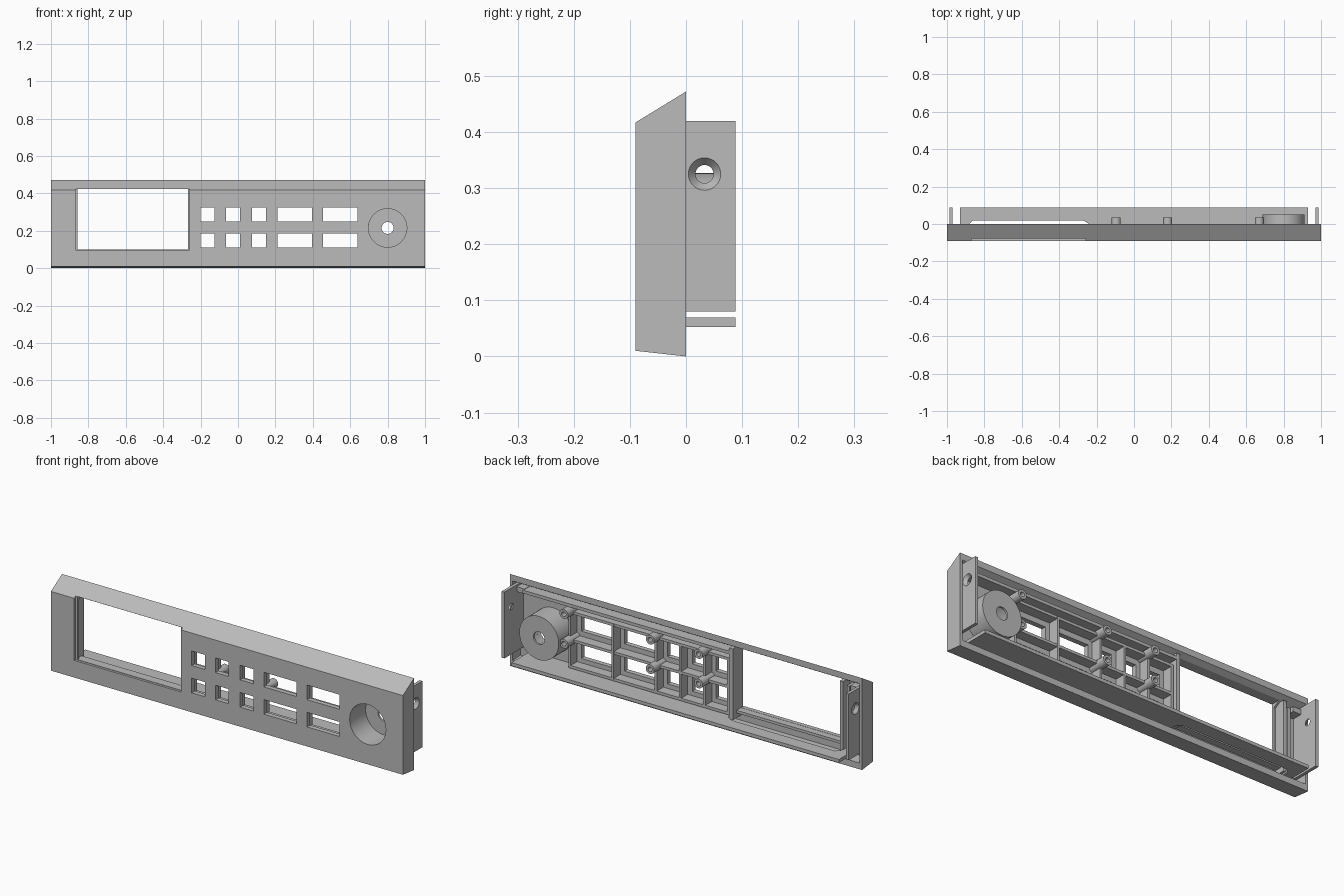
import bpy, bmesh, math
from mathutils import Matrix, Vector

old = bpy.data.objects.get("Cube")
if old:
    bpy.data.objects.remove(old, do_unlink=True)

grey = bpy.data.materials.new("mid grey plastic")
grey.use_nodes = True
TONE = (0.5, 0.5, 0.5, 1)
grey.diffuse_color = TONE
grey.node_tree.nodes["Principled BSDF"].inputs["Base Color"].default_value = TONE


def finish(name, bm, smooth=False):
    bmesh.ops.recalc_face_normals(bm, faces=bm.faces)
    me = bpy.data.meshes.new(name)
    bm.to_mesh(me)
    bm.free()
    me.materials.append(grey)
    ob = bpy.data.objects.new(name, me)
    bpy.context.scene.collection.objects.link(ob)
    if smooth:
        shade(ob)
    return ob


def shade(ob):
    bpy.ops.object.select_all(action="DESELECT")
    ob.select_set(True)
    bpy.context.view_layer.objects.active = ob
    bpy.ops.object.shade_smooth_by_angle(angle=math.radians(30))


def prism(name, points, direction):
    """Extrude a closed outline of 3D points along a vector."""
    bm = bmesh.new()
    face = bm.faces.new([bm.verts.new(p) for p in points])
    ext = bmesh.ops.extrude_face_region(bm, geom=[face])
    verts = [g for g in ext["geom"] if isinstance(g, bmesh.types.BMVert)]
    bmesh.ops.translate(bm, verts=verts, vec=direction)
    return finish(name, bm)


def box(name, x, y, z):
    pts = [(x[0], y[0], z[0]), (x[1], y[0], z[0]), (x[1], y[0], z[1]), (x[0], y[0], z[1])]
    return prism(name, pts, (0, y[1] - y[0], 0))


def side_profile(name, pts, half):
    return prism(name, [(-half, y, z) for y, z in pts], (2 * half, 0, 0))


def ring(name, profile, x, z, steps=32):
    """Revolve a closed (radius, y) profile about a y-axis through x, z."""
    bm = bmesh.new()
    loops = []
    for i in range(steps):
        a = math.tau * i / steps
        loops.append([bm.verts.new((x + r * math.cos(a), y, z + r * math.sin(a))) for r, y in profile])
    n = len(profile)
    for i in range(steps):
        a, b = loops[i], loops[(i + 1) % steps]
        for j in range(n):
            k = (j + 1) % n
            bm.faces.new((a[j], a[k], b[k], b[j]))
    return finish(name, bm, True)


def cylinder(name, r1, r2, depth, centre, axis):
    bm = bmesh.new()
    turn = Vector((0, 0, 1)).rotation_difference(Vector(axis)).to_matrix().to_4x4()
    bmesh.ops.create_cone(bm, cap_ends=True, segments=32, radius1=r1, radius2=r2, depth=depth,
                          matrix=Matrix.Translation(centre) @ turn)
    return finish(name, bm)


def cut(ob, cutters):
    for c in cutters:
        mod = ob.modifiers.new("cut", "BOOLEAN")
        mod.operation = "DIFFERENCE"
        mod.solver = "EXACT"
        mod.object = c
    bpy.context.view_layer.update()
    ob_eval = ob.evaluated_get(bpy.context.evaluated_depsgraph_get())
    me = bpy.data.meshes.new_from_object(ob_eval)
    ob.modifiers.clear()
    ob.data = me
    for c in cutters:
        bpy.data.objects.remove(c, do_unlink=True)
    shade(ob)


WALL = -0.065          # inner face of the front wall
ROOT = WALL - 0.005    # parts are sunk slightly into the wall
DIAL = (0.80, 0.215)
columns = [(-0.2, -0.125), (-0.065, 0.01), (0.075, 0.15), (0.21, 0.395), (0.455, 0.64)]
rows = [(0.11, 0.185), (0.25, 0.325)]

# Hollow faceplate with window, button and dial openings
faceplate = side_profile("faceplate", [(-0.09, 0.01), (0, 0), (0, 0.472), (-0.09, 0.417)], 1)
openings = [
    side_profile("cavity", [(WALL, 0.035), (0.05, 0.03), (0.05, 0.47), (0, 0.44), (WALL, 0.402)], 0.985),
    box("window_hole", (-0.858, -0.268), (-0.2, 0.1), (0.10, 0.424)),
    box("window_step", (-0.868, -0.26), (-0.2, -0.078), (0.098, 0.43)),
    cylinder("dial_hole", 0.103, 0.103, 0.06, (DIAL[0], -0.09, DIAL[1]), (0, 1, 0)),
]
for cx in columns:
    for rz in rows:
        openings.append(box("button_hole", cx, (-0.2, -0.03), rz))
cut(faceplate, openings)

# Dial cup with a shaft hole
ring("dial_cup", [(0.103, ROOT), (0.112, ROOT), (0.112, 0.05), (0.032, 0.05),
                  (0.032, 0.04), (0.103, 0.04)], *DIAL, steps=48)

# Rib grid around the buttons
for x in (0.67, 0.425, 0.18, 0.042, -0.095, -0.23):
    box("upright_rib", (x - 0.006, x + 0.006), (ROOT, -0.012), (0.08, 0.365))
for z in (0.08, 0.217, 0.36):
    box("level_rib", (-0.236, 0.676), (ROOT, -0.0125), (z - 0.007, z + 0.007))

# Screw bosses
for x in (0.67, 0.18, -0.095):
    for z in (0.215, 0.367):
        ring("screw_boss", [(0.012, ROOT), (0.024, ROOT), (0.024, 0.035), (0.012, 0.035)], x, z, 24)

# Stiffening bar under the top wall, and posts beside the window
box("top_bar", (-0.265, 0.93), (ROOT, -0.001), (0.392, 0.408))
box("window_post_inner", (-0.266, -0.245), (ROOT, -0.001), (0.06, 0.425))
box("window_post_outer", (-0.885, -0.868), (ROOT, -0.01), (0.06, 0.42))
box("window_post_lip", (-0.915, -0.9), (ROOT, -0.02), (0.08, 0.40))
box("window_sill", (-0.87, -0.262), (ROOT, -0.03), (0.085, 0.099))

# Bottom shelf, relieved behind the window
shelf = [(-0.93, 0.088), (0.93, 0.088), (0.93, ROOT), (-0.24, ROOT), (-0.24, 0),
         (-0.27, 0.02), (-0.86, 0.02), (-0.88, 0), (-0.88, ROOT), (-0.93, ROOT)]
prism("bottom_shelf", [(x, y, 0.052) for x, y in shelf], (0, 0, 0.017))

# End tabs with countersunk screw holes, and their corner braces
for s, side in ((1, "left"), (-1, "right")):
    tab = box(side + "_tab", sorted((s * 0.97, s * 0.986)), (ROOT, 0.088), (0.08, 0.42))
    spot = (s * 0.978, 0.033, 0.325)
    cut(tab, [cylinder("screw_hole", 0.016, 0.016, 0.1, spot, (s, 0, 0)),
              cylinder("countersink", 0.016, 0.029, 0.0162, spot, (s, 0, 0))])
    box(side + "_brace", sorted((s * 0.925, s * 0.972)), (ROOT, -0.012), (0.385, 0.41))
